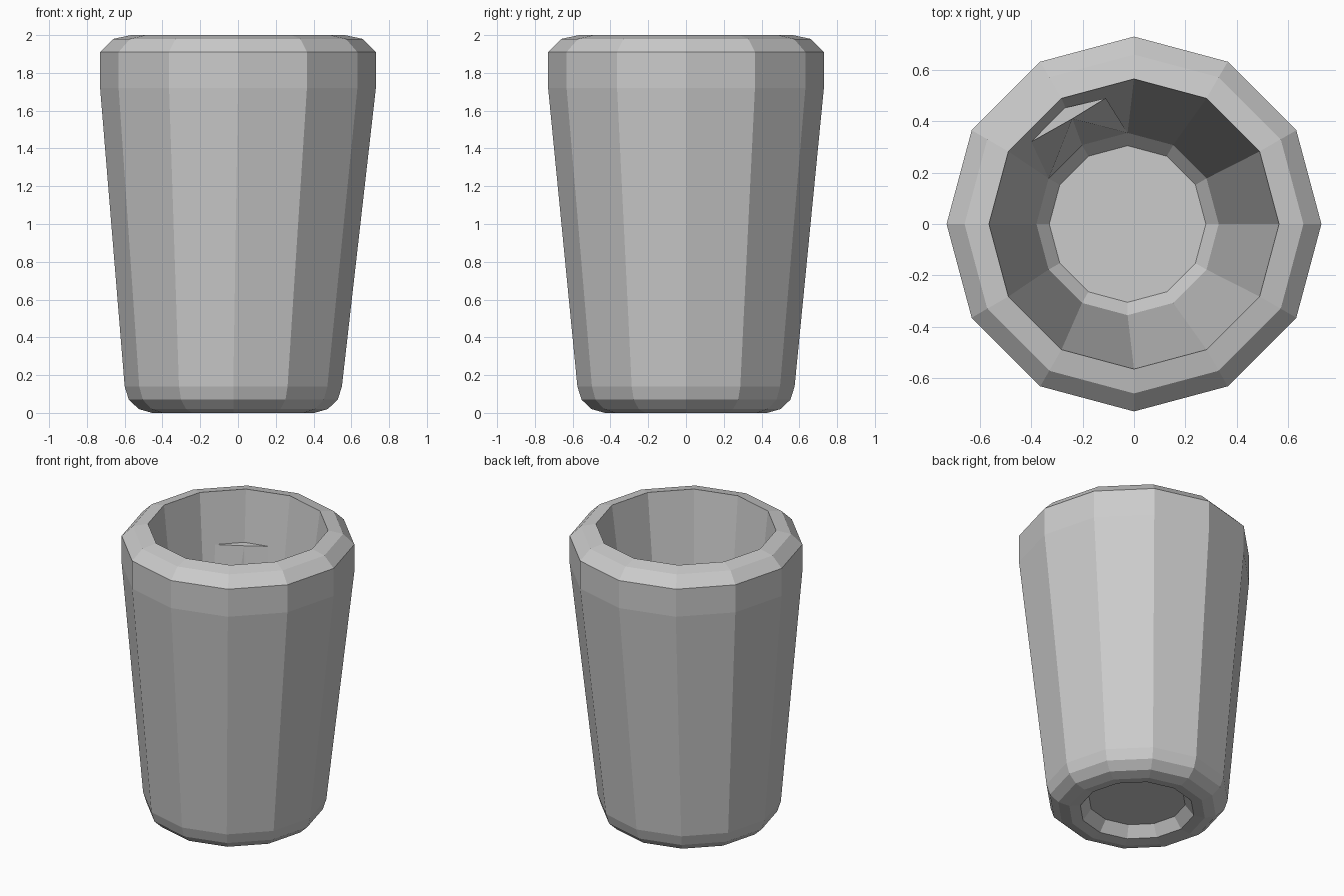
import bpy, bmesh
from math import cos, sin, pi

if "Cube" in bpy.data.objects:
    bpy.data.objects.remove(bpy.data.objects["Cube"])

SIDES = 12
LEAN = -0.025  # the base sits slightly to the left of the rim

# closed cross-section: (radius, height, x shift), underside -> outside -> rim -> inside
PROFILE = [
    (0.305, 0.08, LEAN), (0.36, 0.01, LEAN), (0.43, 0.0, LEAN),
    (0.50, 0.02, LEAN), (0.553, 0.07, LEAN), (0.575, 0.14, LEAN),
    (0.73, 1.72, 0), (0.73, 1.91, 0), (0.66, 1.98, 0), (0.565, 2.0, 0),
    (0.355, 0.20, LEAN), (0.305, 0.14, LEAN),
]


def make_object(name, bm):
    bmesh.ops.recalc_face_normals(bm, faces=bm.faces)
    mesh = bpy.data.meshes.new(name)
    bm.to_mesh(mesh)
    bm.free()
    obj = bpy.data.objects.new(name, mesh)
    bpy.context.collection.objects.link(obj)
    return obj


def ring_points(r, z, dx):
    return [(dx + r * cos(2 * pi * i / SIDES), r * sin(2 * pi * i / SIDES), z)
            for i in range(SIDES)]


# faceted cup with hollow inside and recessed base
bm = bmesh.new()
rings = [[bm.verts.new(p) for p in ring_points(*row)] for row in PROFILE]
for a, b in zip(rings, rings[1:]):
    for i in range(SIDES):
        j = (i + 1) % SIDES
        bm.faces.new((a[i], a[j], b[j], b[i]))
bm.faces.new(rings[0])
bm.faces.new(rings[-1])
make_object("cup", bm)

# small ledge on the inside wall, tapering down to the floor
bm = bmesh.new()
left, mid, right, back = [bm.verts.new((x, y, 1.65)) for x, y in
                          ((-0.40, 0.32), (-0.24, 0.41), (-0.11, 0.49), (-0.27, 0.452))]
low = [bm.verts.new(p) for p in ring_points(*PROFILE[-2])[3:6]]
for face in ((left, mid, right, back), (right, mid, low[0]), (mid, low[1], low[0]),
             (mid, low[2], low[1]), (mid, left, low[2]), (right, low[0], back),
             (back, low[0], low[1]), (back, low[1], low[2]), (back, low[2], left)):
    bm.faces.new(face)
make_object("inner_ledge", bm)
